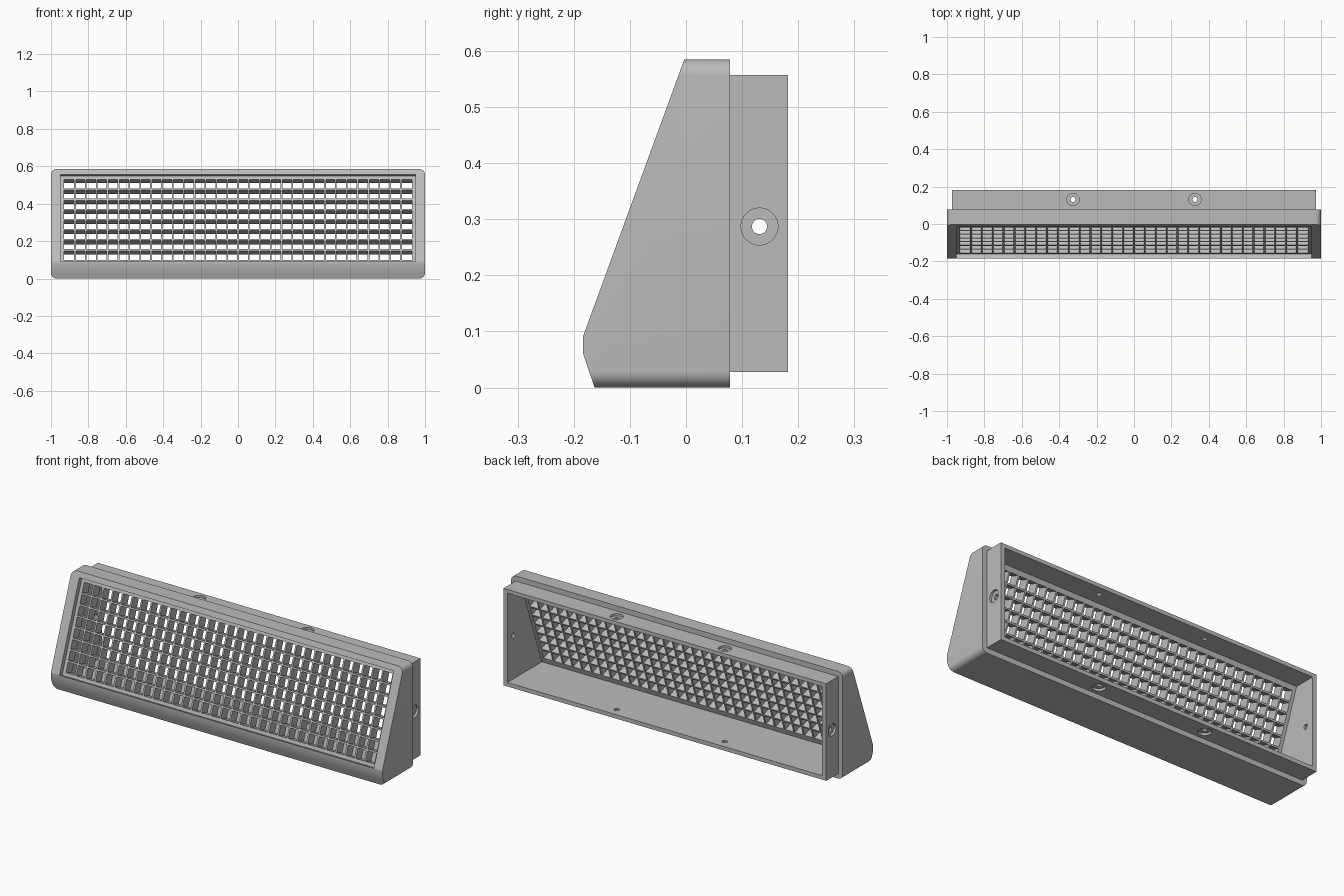
import bpy
import bmesh
import math
from mathutils import Matrix, Vector

if "Cube" in bpy.data.objects:
    bpy.data.objects.remove(bpy.data.objects["Cube"])

grey = bpy.data.materials.new("grey plastic")
grey.use_nodes = True
colour = (0.5, 0.5, 0.5, 1)
grey.diffuse_color = colour
grey.node_tree.nodes["Principled BSDF"].inputs["Base Color"].default_value = colour

# Sloped front: distance s up the slope, depth d into the body
TOE, TOP = Vector((-0.184, 0.09)), Vector((-0.003, 0.585))
UP = (TOP - TOE).normalized()
IN = Vector((UP.y, -UP.x))
FACE, BACK = 0.025, 0.08          # front and back depth of the grille
LOW, HIGH, HALF = 0.018, 0.478, 0.93


def slope(s, d):
    return TOE + UP * s + IN * d


def slope_rect(s0, s1, d0, d1):
    return [slope(s0, d0), slope(s0, d1), slope(s1, d1), slope(s1, d0)]


def slope_at(z, d):
    """Point at height z on the sloped plane lying at depth d."""
    return slope((z - slope(0, d).y) / UP.y, d)


def add_prism(bm, profile, x0, x1):
    """Extrude a y-z profile along x."""
    verts = [bm.verts.new((x0, p[0], p[1])) for p in profile]
    face = bm.faces.new(verts)
    new = bmesh.ops.extrude_face_region(bm, geom=[face])["geom"]
    moved = [g for g in new if isinstance(g, bmesh.types.BMVert)]
    bmesh.ops.translate(bm, verts=moved, vec=(x1 - x0, 0, 0))


def finish(bm, name):
    bmesh.ops.recalc_face_normals(bm, faces=bm.faces[:])
    mesh = bpy.data.meshes.new(name)
    bm.to_mesh(mesh)
    bm.free()
    mesh.materials.append(grey)
    obj = bpy.data.objects.new(name, mesh)
    bpy.context.collection.objects.link(obj)
    return obj


def prism(name, profile, half):
    bm = bmesh.new()
    add_prism(bm, profile, -half, half)
    return finish(bm, name)


def cylinder(name, centre, axis, radius, length):
    bm = bmesh.new()
    turn = Vector(axis).to_track_quat("Z", "Y").to_matrix().to_4x4()
    bmesh.ops.create_cone(bm, cap_ends=True, segments=32, radius1=radius,
                          radius2=radius, depth=length,
                          matrix=Matrix.Translation(centre) @ turn)
    return finish(bm, name)


def combine(obj, tool, operation):
    bpy.context.view_layer.objects.active = obj
    mod = obj.modifiers.new("combine", "BOOLEAN")
    mod.operation = operation
    mod.solver = "EXACT"
    mod.object = tool
    bpy.ops.object.modifier_apply(modifier=mod.name)
    bpy.data.objects.remove(tool)


# Hood: wedge profile trimmed by a block with rounded lengthwise edges
hood = prism("hood", [(-0.156, -0.02), (0.078, -0.02), (0.078, 0.605),
                      slope_at(0.605, 0), TOE, (-0.184, 0.062)], 1.1)
bm = bmesh.new()
add_prism(bm, [(-0.3, 0), (0.3, 0), (0.3, 0.585), (-0.3, 0.585)], -1, 1)
corners = [e for e in bm.edges
           if abs(e.verts[0].co.y - e.verts[1].co.y) > 0.5]
bmesh.ops.bevel(bm, geom=corners, offset=0.03, segments=8, profile=0.5,
                affect="EDGES")
combine(hood, finish(bm, "rounded_block"), "INTERSECT")

# Rear flange that slides into the wall
combine(hood, prism("flange", [(0.065, 0.028), (0.182, 0.028),
                               (0.182, 0.557), (0.065, 0.557)], 0.973), "UNION")

# Hollow interior, front recess and grille opening
combine(hood, prism("cavity", [(0.3, 0.05), (0.3, 0.536), slope_at(0.536, BACK),
                               slope_at(0.05, BACK)], 0.949), "DIFFERENCE")
combine(hood, prism("recess", slope_rect(0, 0.497, -0.1, FACE), 0.948),
        "DIFFERENCE")
combine(hood, prism("opening", slope_rect(LOW, HIGH, 0.01, 0.12), HALF),
        "DIFFERENCE")

# Counterbored screw holes: two above, two below, one at each end
mounts = [((side * 0.973, 0.131, 0.287), (side, 0, 0)) for side in (-1, 1)]
for x in (-0.326, 0.326):
    mounts += [((x, 0.131, 0.557), (0, 0, 1)), ((x, 0.131, 0.028), (0, 0, -1))]
for centre, axis in mounts:
    combine(hood, cylinder("counterbore", centre, axis, 0.033, 0.024),
            "DIFFERENCE")
    combine(hood, cylinder("screw_hole", centre, axis, 0.0135, 0.1),
            "DIFFERENCE")

# Grille of crossing slats set square to the slope
COLUMNS, ROWS, THICK = 32, 8, 0.0045
bm = bmesh.new()
for i in range(1, COLUMNS):
    x = -HALF + 2 * HALF * i / COLUMNS
    add_prism(bm, slope_rect(LOW, HIGH, FACE, BACK), x - THICK, x + THICK)
for j in range(1, ROWS):
    s = LOW + (HIGH - LOW) * j / ROWS
    add_prism(bm, slope_rect(s - THICK, s + THICK, FACE, BACK), -HALF, HALF)
grille = finish(bm, "grille")

# Smooth the rounded edges and holes only
bpy.ops.object.select_all(action="DESELECT")
hood.select_set(True)
bpy.context.view_layer.objects.active = hood
bpy.ops.object.shade_smooth_by_angle(angle=math.radians(30))
